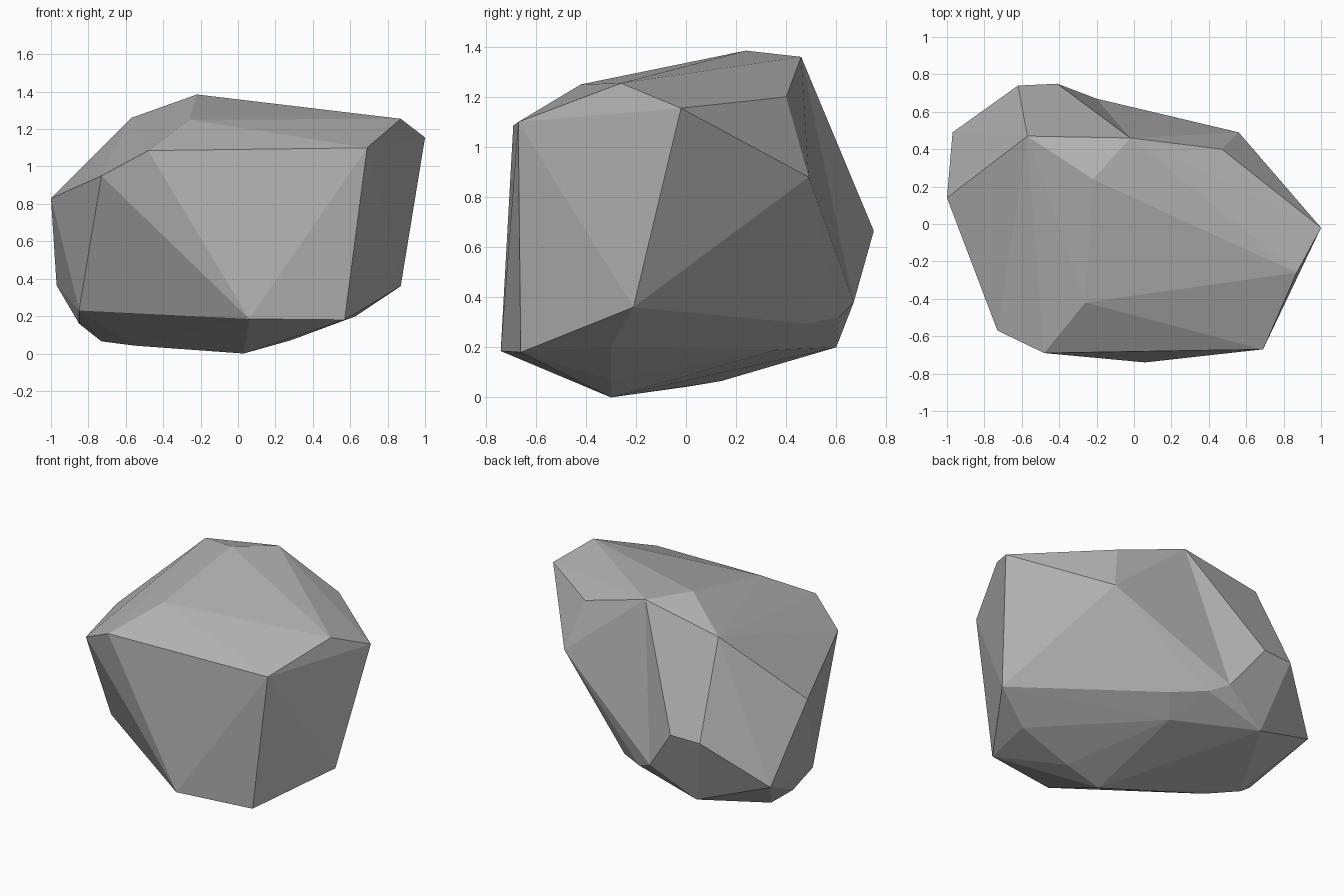
import bpy
import bmesh

# Remove the default cube only
default_cube = bpy.data.objects.get("Cube")
if default_cube:
    bpy.data.objects.remove(default_cube, do_unlink=True)


def make_material(name, colour):
    material = bpy.data.materials.new(name)
    material.use_nodes = True
    material.diffuse_color = colour
    shader = material.node_tree.nodes["Principled BSDF"]
    shader.inputs["Base Color"].default_value = colour
    return material


# Corners of the chiselled boulder, from the crown down to the base
crown = {
    "peak": (-.22, .24, 1.385),
    "crown_back": (-.02, .46, 1.36),
    "crown_front": (-.26, -.42, 1.25),
    "crown_right": (-.57, .47, 1.26),
    "crown_left": (.87, -.26, 1.255),
    "crown_back_left": (.47, .4, 1.2),
}
shoulder = {
    "shoulder_left": (1, -.02, 1.155),
    "shoulder_front_left": (.69, -.67, 1.1),
    "shoulder_front_right": (-.48, -.69, 1.085),
    "shoulder_front_far_right": (-.73, -.57, .95),
    "shoulder_right": (-1, .14, .83),
    "shoulder_back_left": (.56, .49, .88),
    "shoulder_back": (-.41, .75, .665),
    "shoulder_back_right": (-.62, .74, .66),
}
belly = {
    "belly_back_right": (-.97, .49, .365),
    "belly_back": (-.2, .67, .38),
    "belly_back_ledge": (-.08, .61, .32),
    "belly_back_left": (.12, .48, .295),
    "belly_left": (.87, -.21, .36),
    "belly_right": (-.85, -.13, .23),
    "belly_front": (.06, -.74, .185),
    "belly_front_left": (.57, -.66, .18),
}
base = {
    "base_right": (-.85, .08, .16),
    "base_back": (-.5, .6, .2),
    "base_left": (.63, -.3, .2),
    "base_back_left": (.02, .36, .19),
    "base_low_right": (-.73, .14, .065),
    "base_low_middle": (-.55, 0, .042),
    "base_low_left": (.28, -.3, .07),
    "base_foot": (.03, -.3, 0),
}

# Wrap the corners in flat facets
bm = bmesh.new()
corner = {}
for ring in (crown, shoulder, belly, base):
    for name, position in ring.items():
        corner[name] = bm.verts.new(position)
hull = bmesh.ops.convex_hull(bm, input=list(bm.verts))
spare = {v for v in hull["geom_interior"] + hull["geom_unused"]
         if isinstance(v, bmesh.types.BMVert)}
bmesh.ops.delete(bm, geom=list(spare), context="VERTS")

# Chip a shallow crease into the back by turning one facet edge inward
ridge = bm.edges.get((corner["shoulder_back"], corner["shoulder_back_left"]))
if ridge:
    bmesh.ops.rotate_edges(bm, edges=[ridge], use_ccw=False)
bmesh.ops.recalc_face_normals(bm, faces=list(bm.faces))

# Boulder object, flat shaded
mesh = bpy.data.meshes.new("boulder")
bm.to_mesh(mesh)
bm.free()
mesh.materials.append(make_material("stone grey", (.45, .45, .45, 1)))
boulder = bpy.data.objects.new("boulder", mesh)
bpy.context.collection.objects.link(boulder)
for face in mesh.polygons:
    face.use_smooth = False
